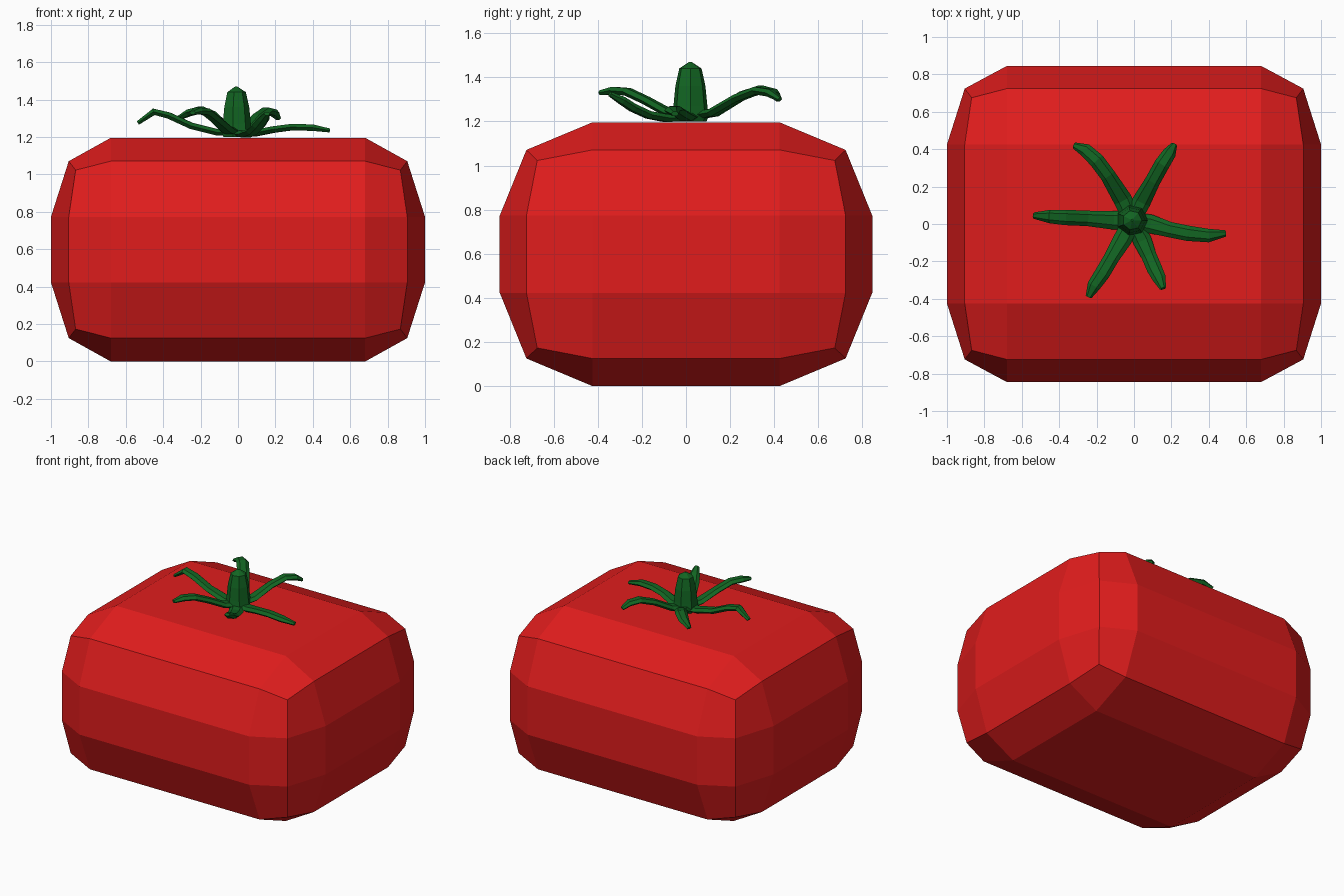
import bpy, bmesh
from math import cos, sin, tau
from mathutils import Vector

if "Cube" in bpy.data.objects:
    bpy.data.objects.remove(bpy.data.objects["Cube"])


def material(name, color):
    m = bpy.data.materials.new(name)
    m.diffuse_color = (*color, 1)
    m.use_nodes = True
    m.node_tree.nodes["Principled BSDF"].inputs["Base Color"].default_value = m.diffuse_color
    return m


def finish(bm, name, mat):
    bmesh.ops.recalc_face_normals(bm, faces=bm.faces)
    me = bpy.data.meshes.new(name)
    bm.to_mesh(me)
    bm.free()
    me.materials.append(mat)
    ob = bpy.data.objects.new(name, me)
    bpy.context.collection.objects.link(ob)
    return ob


def skin(rings, name, mat):
    """Bridge equal-sized rings of points and cap both ends."""
    bm = bmesh.new()
    loops = [[bm.verts.new(p) for p in ring] for ring in rings]
    n = len(loops[0])
    for a, b in zip(loops, loops[1:]):
        for i in range(n):
            j = (i + 1) % n
            bm.faces.new((a[i], a[j], b[j], b[i]))
    bm.faces.new(loops[0])
    bm.faces.new(loops[-1])
    return finish(bm, name, mat)


red = material("red_skin", (0.75, 0.012, 0.012))
green = material("green_stalk", (0.006, 0.13, 0.016))

# Body: cube with a 3x3 grid per side, vertices eased in at edges and corners
INNER = (0.68, 0.425, 0.175)
OUTER = {1: (1.0, 0.845, 0.598), 2: (0.905, 0.724, 0.473), 3: (0.868, 0.675, 0.425)}
bm = bmesh.new()
bmesh.ops.create_cube(bm, size=2)
bmesh.ops.subdivide_edges(bm, edges=bm.edges[:], cuts=2, use_grid_fill=True)
for v in bm.verts:
    ends = [abs(c) > 0.9 for c in v.co]
    outer = OUTER[sum(ends)]
    v.co = Vector([(outer[i] if ends[i] else INNER[i]) * (1 if v.co[i] > 0 else -1)
                   for i in range(3)]) + Vector((0, 0, 0.598))
finish(bm, "tomato_body", red)

# Stem: seven-sided tapering post with a blunt point
CENTRE = Vector((-0.01, 0.02, 0))
profile = [(0.075, 1.2), (0.085, 1.225), (0.079, 1.27), (0.07, 1.36), (0.052, 1.44), (0.006, 1.47)]
skin([[CENTRE + Vector((r * cos(tau * i / 7), r * sin(tau * i / 7), z)) for i in range(7)]
      for r, z in profile], "stem", green)


# Sepals: flattened six-sided strips swept along curling paths
def sepal(name, path):
    pts = [Vector(p) for p in path]
    pts.insert(0, CENTRE + Vector((0, 0, 1.222)))
    widths = [0.045, 0.05] + [0.041] * (len(pts) - 4) + [0.036, 0.017]
    rings = []
    for i, p in enumerate(pts):
        t = (pts[min(i + 1, len(pts) - 1)] - pts[max(i - 1, 0)]).normalized()
        side = t.cross(Vector((0, 0, 1))).normalized()
        up = side.cross(t)
        w = widths[i]
        h = 0.012 if i == len(pts) - 1 else 0.02
        rings.append([p + side * w * cos(tau * k / 6) + up * h * sin(tau * k / 6)
                      for k in range(6)])
    skin(rings, name, green)


sepals = {
    "back_left": [(-0.06, 0.13, 1.24), (-0.14, 0.26, 1.32), (-0.2, 0.34, 1.345),
                  (-0.26, 0.395, 1.33), (-0.32, 0.42, 1.3)],
    "back_right": [(0.04, 0.12, 1.24), (0.10, 0.23, 1.305), (0.15, 0.32, 1.34),
                   (0.19, 0.38, 1.33), (0.215, 0.425, 1.3)],
    "left": [(-0.11, 0.02, 1.225), (-0.25, 0.03, 1.26), (-0.37, 0.035, 1.315),
             (-0.45, 0.04, 1.335), (-0.535, 0.045, 1.275)],
    "right": [(0.09, 0.0, 1.22), (0.19, -0.03, 1.24), (0.29, -0.05, 1.253),
              (0.40, -0.062, 1.25), (0.49, -0.05, 1.235)],
    "front_left": [(-0.06, -0.08, 1.24), (-0.12, -0.18, 1.295), (-0.17, -0.265, 1.335),
                   (-0.215, -0.33, 1.34), (-0.243, -0.39, 1.33)],
    "front_right": [(0.045, -0.09, 1.215), (0.08, -0.17, 1.23), (0.11, -0.24, 1.262),
                    (0.135, -0.29, 1.295), (0.155, -0.345, 1.325)],
}
for key, path in sepals.items():
    sepal("sepal_" + key, path)
